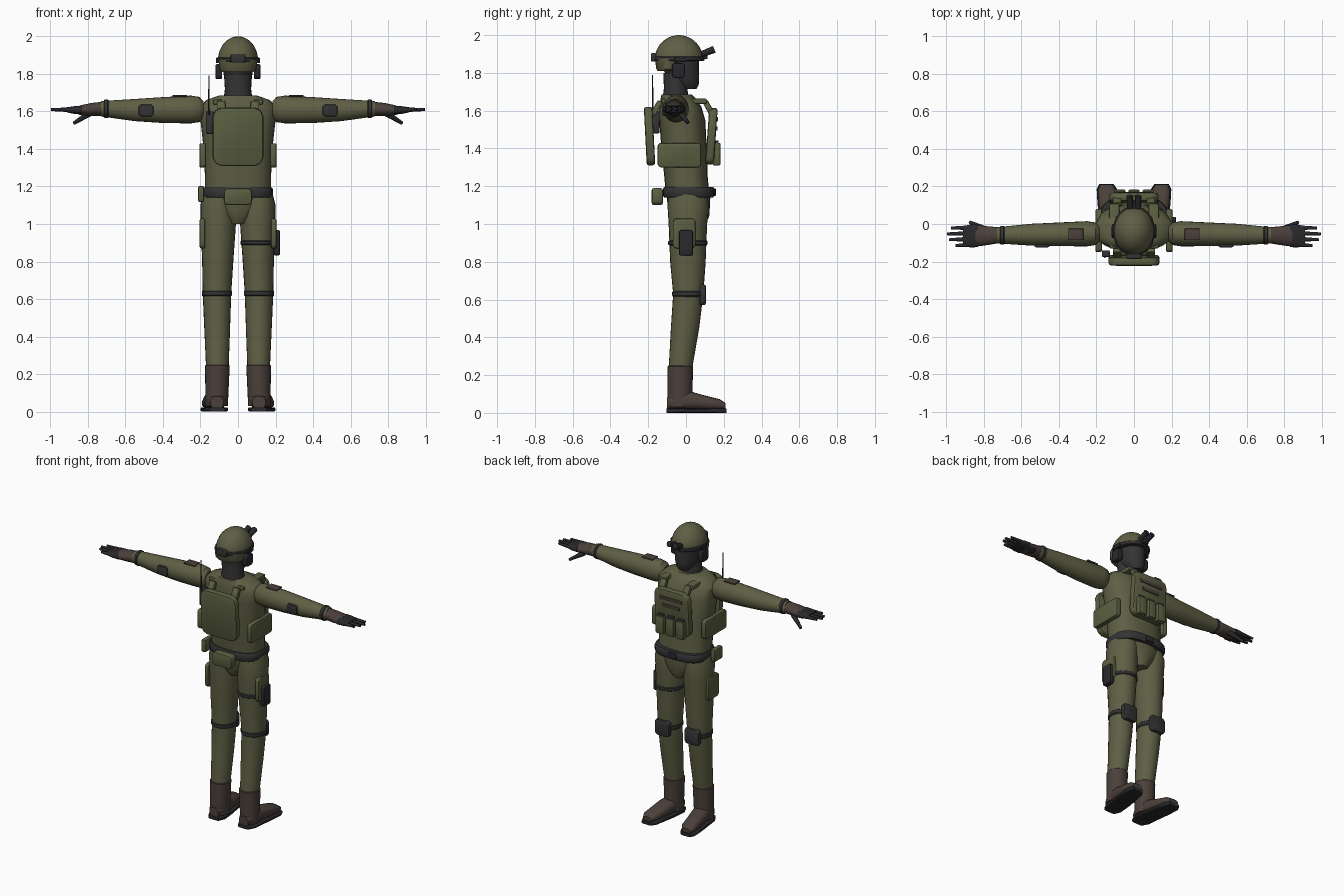
import bpy
import bmesh
from math import sin, cos, pi, copysign
from mathutils import Matrix, Vector

cube = bpy.data.objects.get("Cube")
if cube:
    bpy.data.objects.remove(cube)


def material(name, colour):
    mat = bpy.data.materials.new(name)
    mat.use_nodes = True
    rgba = (*colour, 1)
    mat.diffuse_color = rgba
    mat.node_tree.nodes["Principled BSDF"].inputs["Base Color"].default_value = rgba
    return mat


drab = material("drab cloth", (.115, .115, .06))
olive = material("olive gear", (.105, .115, .053))
grey = material("dark grey", (.034, .034, .036))
black = material("soft black", (.022, .022, .025))
brown = material("brown leather", (.07, .05, .043))


def finish(name, bm, mat, mirror=False):
    """Turn a bmesh in world coordinates into a smooth shaded object."""
    bmesh.ops.recalc_face_normals(bm, faces=bm.faces)
    mesh = bpy.data.meshes.new(name)
    bm.to_mesh(mesh)
    bm.free()
    mesh.materials.append(mat)
    mesh.shade_smooth()
    mesh.set_sharp_from_angle(angle=.65)
    obj = bpy.data.objects.new(name, mesh)
    bpy.context.collection.objects.link(obj)
    if mirror:
        obj.modifiers.new("Mirror", "MIRROR").use_mirror_merge = False
    return obj


def loft(name, sections, mat, axis="z", power=2.0, sides=24, mirror=False):
    """Skin rings (position, centre u, centre v, radius u, radius v) along an axis."""
    bm = bmesh.new()
    rings = []
    for pos, cu, cv, ru, rv in sections:
        ring = []
        for i in range(sides):
            t = 2 * pi * i / sides
            u = cu + ru * copysign(abs(cos(t)) ** (2 / power), cos(t))
            v = cv + rv * copysign(abs(sin(t)) ** (2 / power), sin(t))
            co = {"x": (pos, u, v), "y": (u, pos, v), "z": (u, v, pos)}[axis]
            ring.append(bm.verts.new(co))
        rings.append(ring)
    for low, high in zip(rings, rings[1:]):
        for i in range(sides):
            j = (i + 1) % sides
            bm.faces.new((low[i], low[j], high[j], high[i]))
    bm.faces.new(rings[0])
    bm.faces.new(rings[-1])
    return finish(name, bm, mat, mirror)


def box(name, loc, size, mat, edge=.008, corner=0, tilt=0, mirror=False):
    """Bevelled box; corner rounds the outline across its thinnest direction."""
    bm = bmesh.new()
    bmesh.ops.create_cube(bm, size=1, matrix=Matrix.Diagonal((*size, 1)))
    thin = size.index(min(size))
    if corner:
        along = [e for e in bm.edges
                 if abs((e.verts[0].co - e.verts[1].co).normalized()[thin]) > .9]
        bmesh.ops.bevel(bm, geom=along, offset=corner, segments=2,
                        profile=.5, affect="EDGES")
    if edge:
        sharp = [e for e in bm.edges if e.calc_face_angle(0) > .65]
        bmesh.ops.bevel(bm, geom=sharp, offset=edge, segments=2,
                        profile=.5, affect="EDGES")
    bm.transform(Matrix.Translation(loc) @ Matrix.Rotation(tilt, 4, "X"))
    return finish(name, bm, mat, mirror)


def rod(name, start, end, r1, r2, mat, mirror=False):
    """Tapered rod between two points."""
    a, b = Vector(start), Vector(end)
    turn = (b - a).to_track_quat("Z", "Y").to_matrix().to_4x4()
    bm = bmesh.new()
    bmesh.ops.create_cone(bm, cap_ends=True, segments=10, radius1=r1, radius2=r2,
                          depth=(b - a).length,
                          matrix=Matrix.Translation((a + b) / 2) @ turn)
    return finish(name, bm, mat, mirror)


def band(name, z, height, cx, cy, rx, ry, mat, power=2.0, mirror=False):
    """Strap running round a limb or the body, with softened rims."""
    h = height / 2
    rims = [(-h, -.006), (-h * .6, 0), (h * .6, 0), (h, -.006)]
    return loft(name, [(z + dz, cx, cy, rx + dr, ry + dr) for dz, dr in rims],
                mat, power=power, mirror=mirror)


# Torso and hips
loft("torso", [(1.14, 0, .01, .175, .115), (1.25, 0, 0, .176, .115),
               (1.4, 0, -.01, .183, .12), (1.55, 0, -.02, .2, .122),
               (1.62, 0, -.03, .205, .112), (1.66, 0, -.04, .17, .095),
               (1.685, 0, -.05, .1, .08)], drab, power=2.5)
loft("hips", [(1.17, 0, .012, .178, .118), (1.1, 0, .015, .17, .112),
              (1.04, 0, .018, .095, .105), (1, 0, .02, .055, .085)], drab)

# Legs
loft("trouser_leg", [(1.16, .1, .01, .085, .1), (1.1, .107, .012, .093, .11),
                     (1, .105, .01, .094, .102), (.8, .108, .01, .083, .094),
                     (.63, .112, .012, .076, .08), (.45, .111, -.005, .069, .075),
                     (.23, .11, -.03, .06, .062)], drab, mirror=True)
band("knee_strap", .63, .032, .112, .012, .081, .085, grey, mirror=True)
box("knee_pad", (.112, .088, .625), (.11, .034, .11), grey, .01, .02, mirror=True)

# Boots
loft("boot_shaft", [(.25, .11, -.03, .061, .064), (.245, .11, -.03, .066, .068),
                    (.12, .112, -.032, .062, .066), (.03, .114, -.032, .06, .066)],
     brown, mirror=True)
foot = [(-.1, .112, .05, .035, .032), (-.06, .114, .062, .055, .046),
        (.03, .123, .064, .056, .048), (.1, .134, .054, .054, .038),
        (.18, .144, .044, .049, .028), (.21, .147, .036, .032, .016)]
loft("boot_foot", foot, brown, axis="y", power=2.5, mirror=True)
loft("boot_sole", [(y * 1.02, cx, .012, rx + .006, .012) for y, cx, cz, rx, rz in foot],
     black, axis="y", power=5, mirror=True)

# Arms
loft("sleeve", [(.185, -.052, 1.61, .04, .045), (.205, -.052, 1.61, .06, .067),
                (.25, -.052, 1.61, .067, .074), (.4, -.055, 1.607, .063, .069),
                (.55, -.057, 1.607, .058, .059), (.73, -.06, 1.614, .043, .041)],
     drab, axis="x", mirror=True)
loft("cuff_strap", [(x, -.06, 1.614, r, r) for x, r in
                    ((.69, .045), (.695, .05), (.71, .049), (.715, .043))],
     grey, axis="x", mirror=True)
box("elbow_pad", (.49, -.113, 1.605), (.08, .022, .064), grey, .008, .015, mirror=True)
box("sleeve_patch", (.31, -.055, 1.682), (.08, .06, .009), brown, .002, mirror=True)

# Gloves
loft("glove_cuff", [(.725, -.06, 1.613, .043, .038), (.78, -.062, 1.61, .05, .035),
                    (.845, -.063, 1.606, .058, .025)], brown, axis="x", mirror=True)
loft("glove_palm", [(.83, -.063, 1.607, .06, .024), (.87, -.064, 1.607, .061, .021),
                    (.91, -.064, 1.608, .054, .014)], black, axis="x", power=2.6,
     mirror=True)
for i, tip in enumerate((.975, .995, .985, .95)):
    y = -.02 - i * .03
    rod("finger", (.88, y, 1.608), (tip, y * 1.05, 1.61), .013, .008, black, True)
rod("thumb", (.79, -.03, 1.59), (.875, .01, 1.537), .018, .009, black, True)

# Head and helmet
loft("neck", [(1.65, 0, -.055, .078, .07), (1.72, 0, -.055, .07, .062),
              (1.8, 0, -.055, .075, .065)], grey)
loft("masked_head", [(1.715, 0, .015, .035, .04), (1.735, 0, .005, .055, .062),
                     (1.77, 0, -.015, .072, .085), (1.82, 0, -.025, .08, .095),
                     (1.89, 0, -.03, .085, .1)], grey)
loft("helmet_dome", [(1.87 + .13 * sin(a), 0, -.038, .107 * cos(a), .128 * cos(a))
                     for a in [i * pi / 17 for i in range(9)]], drab, sides=32)
loft("helmet_skirt", [(1.81, 0, -.1, .082, .05), (1.82, 0, -.095, .095, .062),
                      (1.875, 0, -.085, .104, .08)], drab)
band("helmet_rail", 1.875, .026, 0, -.037, .113, .134, grey)
box("helmet_battery", (0, -.172, 1.882), (.08, .028, .044), grey, .006, .01)
box("rail_clip", (.11, -.03, 1.872), (.016, .06, .028), black, .004, mirror=True)
box("ear_cup", (.102, -.04, 1.812), (.036, .07, .08), black, .008, .015, mirror=True)
box("goggle_mount", (0, .095, 1.89), (.05, .04, .035), black, .006)
rod("goggle_tube", (.022, .085, 1.9), (.022, .15, 1.925), .016, .019, black, True)

# Armour carrier
box("back_plate", (0, -.193, 1.465), (.27, .045, .31), olive, .012, .045, .05)
box("chest_plate", (0, .135, 1.465), (.26, .045, .3), olive, .012, .04, -.07)
box("shoulder_strap", (.105, -.01, 1.65), (.055, .24, .028), olive, .008, mirror=True)
box("strap_front", (.09, .12, 1.615), (.045, .03, .08), olive, .006, tilt=.5, mirror=True)
box("strap_back", (.09, -.155, 1.615), (.045, .03, .08), olive, .006, tilt=-.5, mirror=True)
box("side_pouch", (.188, -.035, 1.365), (.036, .23, .13), olive, .01, .015, mirror=True)
for x in (-.075, 0, .075):
    box("magazine_pouch", (x, .162, 1.37), (.06, .042, .12), olive, .008)
    box("magazine", (x, .16, 1.428), (.046, .026, .03), grey, .004)
for z, width in ((1.555, .17), (1.505, .13)):
    box("chest_tape", (0, .159 + (z - 1.465) * .07, z), (width, .009, .022), brown,
        .002, tilt=-.07)

# Radio
box("radio", (-.15, -.158, 1.54), (.042, .036, .12), grey, .006)
rod("antenna", (-.155, -.175, 1.58), (-.155, -.178, 1.79), .005, .003, black)

# Belt and its pouches
band("belt", 1.168, .054, 0, .014, .186, .137, grey, power=2.8)
box("belt_buckle", (0, .15, 1.168), (.06, .016, .04), black, .004)
box("back_pouch", (0, -.152, 1.145), (.15, .06, .09), olive, .012, .02)
box("hip_pouch", (-.197, -.05, 1.16), (.034, .09, .085), olive, .01)

# Thigh gear
box("thigh_pouch", (.19, -.01, .95), (.028, .12, .16), olive, .008, .02, mirror=True)
band("holster_strap", .9, .026, .107, .01, .094, .104, grey)
box("holster", (.207, 0, .9), (.034, .076, .135), black, .008, .01)
